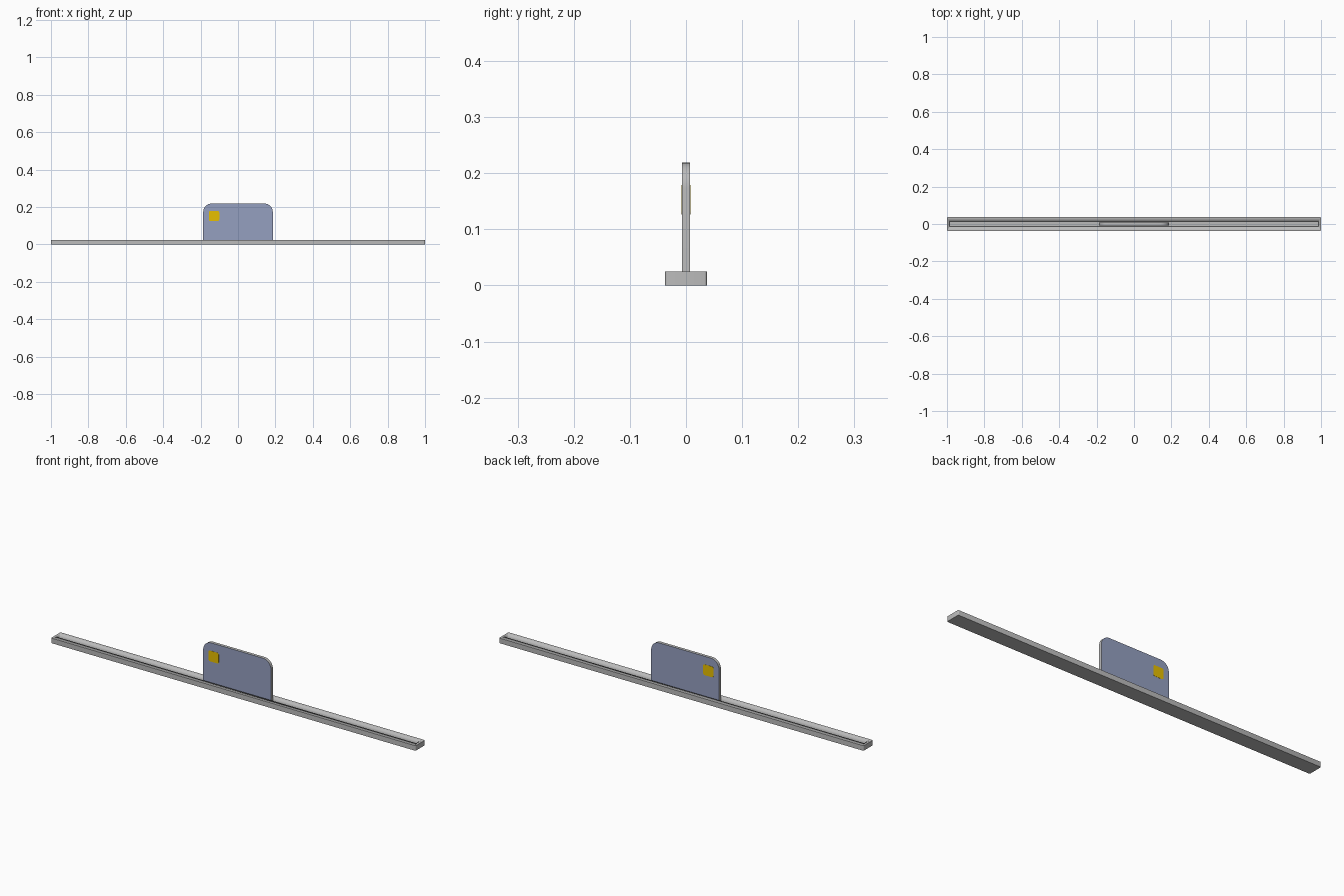
import bpy, bmesh, math

if "Cube" in bpy.data.objects:
    bpy.data.objects.remove(bpy.data.objects["Cube"])

def mat(name, c):
    m = bpy.data.materials.new(name)
    m.diffuse_color = (*c, 1)
    m.use_nodes = True
    m.node_tree.nodes["Principled BSDF"].inputs["Base Color"].default_value = m.diffuse_color
    return m

grey = mat("rail grey", (0.50, 0.50, 0.50))
blue = mat("card blue", (0.30, 0.35, 0.53))
gold = mat("chip gold", (0.80, 0.52, 0.0))

def rounded(x0, x1, y0, y1, radii, seg=8):
    """Rounded rectangle outline; radii run from bottom left, counter-clockwise."""
    pts = []
    corners = [(x0, y0, 1, 1), (x1, y0, -1, 1), (x1, y1, -1, -1), (x0, y1, 1, -1)]
    for i, ((x, y, sx, sy), r) in enumerate(zip(corners, radii)):
        if r == 0:
            pts.append((x, y))
            continue
        for k in range(seg + 1):
            a = math.pi + math.pi / 2 * (i + k / seg)
            pts.append((x + sx * r + r * math.cos(a), y + sy * r + r * math.sin(a)))
    return pts

def prism(name, pts, lo, hi, mats, upright=False):
    """Extrude an outline along z, or along y if upright."""
    bm = bmesh.new()
    f = bm.faces.new([bm.verts.new((x, lo, y) if upright else (x, y, lo)) for x, y in pts])
    ext = bmesh.ops.extrude_face_region(bm, geom=[f])
    vs = [g for g in ext["geom"] if isinstance(g, bmesh.types.BMVert)]
    bmesh.ops.translate(bm, verts=vs, vec=(0, hi - lo, 0) if upright else (0, 0, hi - lo))
    bmesh.ops.recalc_face_normals(bm, faces=bm.faces)
    me = bpy.data.meshes.new(name)
    for m in mats:
        me.materials.append(m)
    if len(mats) > 1:  # big faces take the second colour
        for f in bm.faces:
            f.material_index = int(abs(f.normal.y) > 0.99)
    bm.to_mesh(me)
    bm.free()
    ob = bpy.data.objects.new(name, me)
    bpy.context.collection.objects.link(ob)
    bpy.ops.object.select_all(action='DESELECT')
    ob.select_set(True)
    bpy.context.view_layer.objects.active = ob
    bpy.ops.object.shade_smooth_by_angle(angle=math.radians(30))
    return ob

# long base rail with a slot along the top
rail = prism("base_rail", rounded(-1, 1, -0.037, 0.037, [0.004] * 4, 4), 0, 0.025, [grey])
cutter = prism("slot_cutter", rounded(-0.987, 0.987, -0.013, 0.013, [0.004] * 4, 4), 0.008, 0.05, [grey])
cutter.hide_render = True
cutter.hide_viewport = True
cut = rail.modifiers.new("slot", 'BOOLEAN')
cut.object = cutter
cut.operation = 'DIFFERENCE'
cut.solver = 'EXACT'

# upright card standing in the slot
prism("card", rounded(-0.186, 0.186, 0.008, 0.219, [0, 0, 0.045, 0.045]),
      -0.0075, 0.0075, [grey, blue], True)

# contact chip on both card faces
for side, y in (("front", -0.0075), ("back", 0.0075)):
    prism("chip_" + side, rounded(-0.156, -0.1, 0.126, 0.179, [0.008] * 4, 4),
          y - 0.0008, y + 0.0008, [gold], True)
